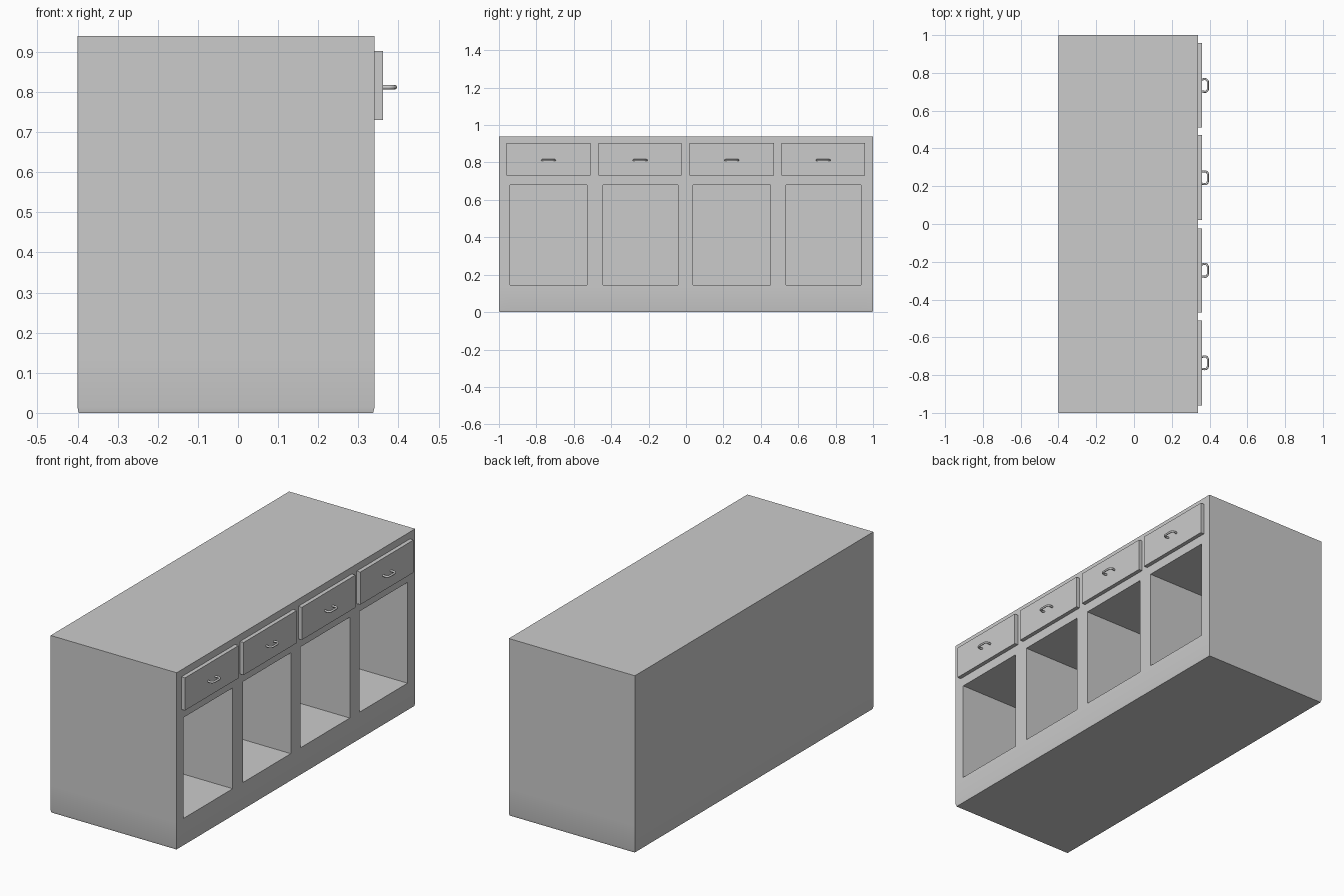
import bpy, bmesh, math

if "Cube" in bpy.data.objects:
    bpy.data.objects.remove(bpy.data.objects["Cube"])

grey = bpy.data.materials.new("light grey")
grey.diffuse_color = (0.6, 0.6, 0.6, 1)
grey.use_nodes = True
grey.node_tree.nodes["Principled BSDF"].inputs["Base Color"].default_value = grey.diffuse_color

X0, X1, TOP = -0.40, 0.34, 0.94
BACK = -0.37          # back of the open compartments
OPENINGS = [(-0.941, -0.53), (-0.444, -0.043), (0.037, 0.452), (0.535, 0.936)]
DRAWERS = [(-0.96, -0.51), (-0.468, -0.023), (0.02, 0.47), (0.51, 0.957)]
Z_OPEN = (0.145, 0.68)
Z_DRAWER = (0.73, 0.903)


def finish(name, bm):
    mesh = bpy.data.meshes.new(name)
    bmesh.ops.remove_doubles(bm, verts=bm.verts, dist=1e-5)
    bmesh.ops.recalc_face_normals(bm, faces=bm.faces)
    bm.to_mesh(mesh)
    bm.free()
    mesh.materials.append(grey)
    ob = bpy.data.objects.new(name, mesh)
    bpy.context.collection.objects.link(ob)
    return ob


def smooth(ob):
    bpy.ops.object.select_all(action='DESELECT')
    ob.select_set(True)
    bpy.context.view_layer.objects.active = ob
    bpy.ops.object.shade_smooth_by_angle(angle=math.radians(30))


def box(bm, x0, x1, y0, y1, z0, z1):
    r = bmesh.ops.create_cube(bm, size=1)
    for v in r["verts"]:
        v.co = (x0 if v.co.x < 0 else x1, y0 if v.co.y < 0 else y1, z0 if v.co.z < 0 else z1)


# cabinet carcass: gridded front panel, with the opening cells pushed inwards
bm = bmesh.new()
ys = [-1] + [y for pair in OPENINGS for y in pair] + [1]
zs = [0, 0.012, *Z_OPEN, TOP]


def quad(*pts):
    return bm.faces.new([bm.verts.new(p) for p in pts])


for i in range(len(ys) - 1):
    ya, yb = ys[i], ys[i + 1]
    for j in range(len(zs) - 1):
        za, zb = zs[j], zs[j + 1]
        if i % 2 == 1 and j == 2:
            # compartment: four walls and a back
            ring = [(ya, za), (yb, za), (yb, zb), (ya, zb)]
            for k in range(4):
                (a, b), (c, d) = ring[k], ring[(k + 1) % 4]
                quad((X1, a, b), (X1, c, d), (BACK, c, d), (BACK, a, b))
            quad(*[(BACK, y, z) for y, z in ring])
        else:
            quad((X1, ya, za), (X1, yb, za), (X1, yb, zb), (X1, ya, zb))
        quad((X0, ya, za), (X0, yb, za), (X0, yb, zb), (X0, ya, zb))
    for z in (0, TOP):
        quad((X0, ya, z), (X1, ya, z), (X1, yb, z), (X0, yb, z))
for y in (-1, 1):
    for za, zb in zip(zs, zs[1:]):
        quad((X0, y, za), (X1, y, za), (X1, y, zb), (X0, y, zb))
# slight softened edge around the base
for v in bm.verts:
    if v.co.z < 0.001:
        v.co.x += -0.003 if v.co.x > 0 else 0.003
        if abs(v.co.y) > 0.999:
            v.co.y *= 0.997
smooth(finish("cabinet_body", bm))


def handle(y, z):
    # round bar swept along a rounded U
    cu = bpy.data.curves.new("drawer_handle", 'CURVE')
    cu.dimensions = '3D'
    cu.bevel_depth = 0.0055
    cu.bevel_resolution = 2
    half, out, r = 0.034, 0.391, 0.016
    pts = [(0.355, -half + 0.003)]
    for k in range(6):
        t = math.radians(90 * k / 5)
        pts.append((out - r + r * math.sin(t), -half + r - r * math.cos(t)))
    pts += [(x, -p) for x, p in reversed(pts)]
    sp = cu.splines.new('POLY')
    sp.points.add(len(pts) - 1)
    for p, (px, py) in zip(sp.points, pts):
        p.co = (px, y + py, z, 1)
    sp.use_smooth = True
    cu.materials.append(grey)
    bpy.context.collection.objects.link(bpy.data.objects.new("drawer_handle", cu))


# drawer fronts with handles
for y0, y1 in DRAWERS:
    bm = bmesh.new()
    box(bm, X1 - 0.002, 0.361, y0, y1, *Z_DRAWER)
    finish("drawer_front", bm)
    handle((y0 + y1) / 2, 0.812)
